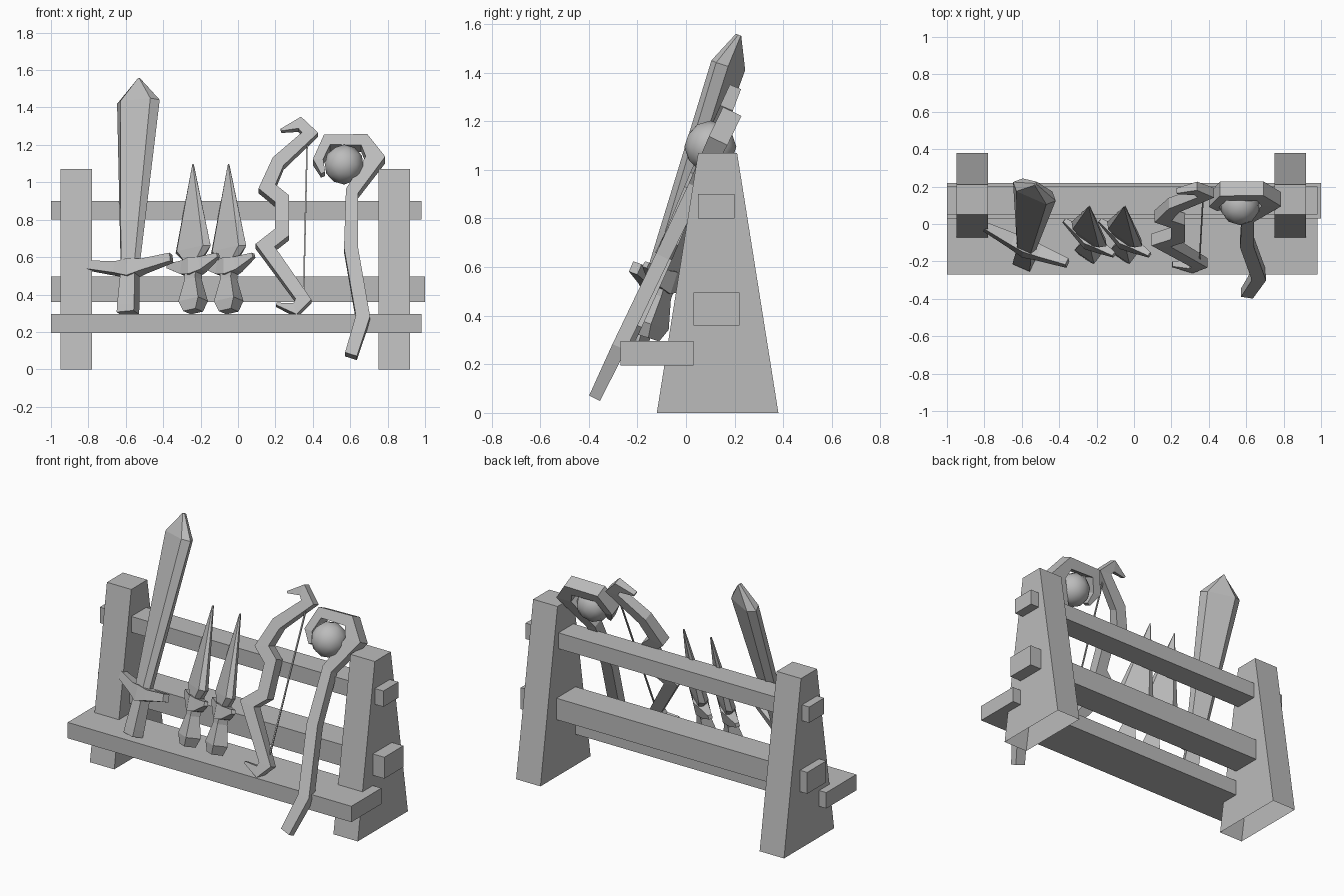
import bpy, bmesh, math
from mathutils import Matrix, Vector

if "Cube" in bpy.data.objects:
    bpy.data.objects.remove(bpy.data.objects["Cube"], do_unlink=True)

GREY = (0.5, 0.5, 0.5, 1)
grey = bpy.data.materials.new("plain_grey")
grey.use_nodes = True
grey.diffuse_color = GREY
grey.node_tree.nodes["Principled BSDF"].inputs["Base Color"].default_value = GREY

BOX = [(1, 1), (-1, 1), (-1, -1), (1, -1)]


def hexagon(r):
    """Sharp-edged blade section with a flat of relative width r."""
    return [(1, 0), (r, 1), (-r, 1), (-1, 0), (-r, -1), (r, -1)]


def finish(name, bm):
    bmesh.ops.recalc_face_normals(bm, faces=bm.faces)
    mesh = bpy.data.meshes.new(name)
    bm.to_mesh(mesh)
    bm.free()
    mesh.materials.append(grey)
    obj = bpy.data.objects.new(name, mesh)
    bpy.context.collection.objects.link(obj)
    return obj


def block(name, x, y, z):
    bm = bmesh.new()
    bmesh.ops.create_cube(bm, size=1)
    for v in bm.verts:
        v.co = [lo + (hi - lo) * (c + 0.5) for c, (lo, hi) in zip(v.co, (x, y, z))]
    return finish(name, bm)


def leaning(x0, y0, lean_x, lean_y, spin=0):
    """Frame whose height matches world z while its axis leans."""
    axis = Vector((lean_x, lean_y, 1))
    side = Vector((1, 0, -lean_x)).normalized()
    depth = axis.cross(side).normalized()
    m = Matrix((side, depth, axis)).transposed().to_4x4()
    m.translation = (x0, y0, 0)
    return m @ Matrix.Rotation(-math.radians(spin), 4, 'Z')


def bar(name, path, frame, section=BOX):
    """Mitred bar along (x, z, half width, half thickness) points."""
    bm = bmesh.new()
    pts = [Vector(p[:2]) for p in path]
    rings = []
    for i, (x, z, w, t) in enumerate(path):
        dirs = [(pts[j + 1] - pts[j]).normalized()
                for j in (i - 1, i) if 0 <= j < len(pts) - 1]
        d = sum(dirs, Vector((0, 0))).normalized()
        w *= min(1.5, 1 / max(0.1, d.dot(dirs[0])))
        rings.append([bm.verts.new(frame @ Vector((x + d.y * w * u, t * v, z - d.x * w * u)))
                      for u, v in section])
    n = len(section)
    for a, b in zip(rings, rings[1:]):
        for k in range(n):
            bm.faces.new((a[k], a[(k + 1) % n], b[(k + 1) % n], b[k]))
    bm.faces.new(rings[0])
    bm.faces.new(rings[-1])
    return finish(name, bm)


# Rack posts: tapered, hollow underneath
for name, x in (("right_post", (-0.95, -0.78)), ("left_post", (0.75, 0.92))):
    post = block(name, x, (-0.12, 0.38), (0, 1.07))
    bm = bmesh.new()
    bm.from_mesh(post.data)
    for v in bm.verts:
        if v.co.z > 0.5:
            v.co.y = 0.05 if v.co.y < 0 else 0.21
    bmesh.ops.delete(bm, geom=[f for f in bm.faces if f.normal.z < -0.9],
                     context='FACES_ONLY')
    bm.to_mesh(post.data)
    bm.free()

# Rails and the front shelf
block("top_rail", (-1, 0.98), (0.05, 0.2), (0.8, 0.9))
block("middle_rail", (-1, 1), (0.03, 0.22), (0.36, 0.495))
block("front_shelf", (-1, 0.98), (-0.27, 0.03), (0.195, 0.295))

# Sword
f = leaning(-0.604, -0.305, 0.05, 0.335, 25)
bar("sword_blade", [(0, 0.54, 0.055, 0.035), (0, 1.43, 0.125, 0.04),
                    (0, 1.555, 0.003, 0.012)], f, hexagon(0.7))
bar("sword_grip", [(0, 0.3, 0.05, 0.035), (0, 0.34, 0.05, 0.035),
                   (0, 0.52, 0.042, 0.03)], f)
bar("sword_guard", [(-0.24, 0.575, 0.022, 0.02), (-0.08, 0.545, 0.03, 0.035),
                    (0, 0.535, 0.045, 0.045), (0.08, 0.545, 0.03, 0.035),
                    (0.24, 0.575, 0.022, 0.02)], f)

# Pair of daggers
for name, x in (("outer_dagger", -0.24), ("inner_dagger", -0.05)):
    f = leaning(x, -0.26, 0, 0.323, 36)
    bar(name + "_blade", [(0, 0.57, 0.045, 0.028), (0, 0.64, 0.116, 0.03),
                          (0, 1.096, 0.002, 0.005)], f, hexagon(0.75))
    bar(name + "_grip", [(0, 0.31, 0.04, 0.035), (0, 0.365, 0.065, 0.045),
                         (0, 0.48, 0.035, 0.03), (0, 0.56, 0.04, 0.03)], f)
    bar(name + "_guard", [(-0.165, 0.58, 0.012, 0.012), (-0.06, 0.55, 0.035, 0.03),
                          (0, 0.545, 0.045, 0.045), (0.06, 0.55, 0.035, 0.03),
                          (0.165, 0.58, 0.012, 0.012)], f)

# Bow with curled tips, and its string
f = leaning(0, -0.36, 0, 0.42)
bar("bow", [(0.23, 1.275, 0.006, 0.015), (0.33, 1.31, 0.027, 0.025),
            (0.385, 1.255, 0.03, 0.028), (0.215, 1.1, 0.035, 0.032),
            (0.155, 0.965, 0.037, 0.035), (0.235, 0.9, 0.037, 0.035),
            (0.235, 0.72, 0.037, 0.035), (0.145, 0.65, 0.037, 0.035),
            (0.35, 0.365, 0.033, 0.028), (0.305, 0.315, 0.026, 0.025),
            (0.205, 0.345, 0.006, 0.015)], f)
bar("bow_string", [(0.37, 1.23, 0.004, 0.004), (0.35, 0.37, 0.004, 0.004)], f)

# Staff with a hooked head around an orb
f = leaning(0, -0.405, 0, 0.48)
bar("staff", [(0.604, 0.07, 0.033, 0.025), (0.668, 0.273, 0.037, 0.03),
              (0.604, 0.64, 0.037, 0.03), (0.61, 0.94, 0.033, 0.033),
              (0.735, 1.12, 0.043, 0.042), (0.675, 1.21, 0.03, 0.042),
              (0.476, 1.21, 0.026, 0.042), (0.428, 1.107, 0.025, 0.04),
              (0.455, 1.04, 0.012, 0.025)], f)
bm = bmesh.new()
bmesh.ops.create_icosphere(bm, subdivisions=2, radius=0.107,
                           matrix=Matrix.Translation((0.567, 0.1, 1.095)))
for face in bm.faces:
    face.smooth = True
finish("staff_orb", bm)
